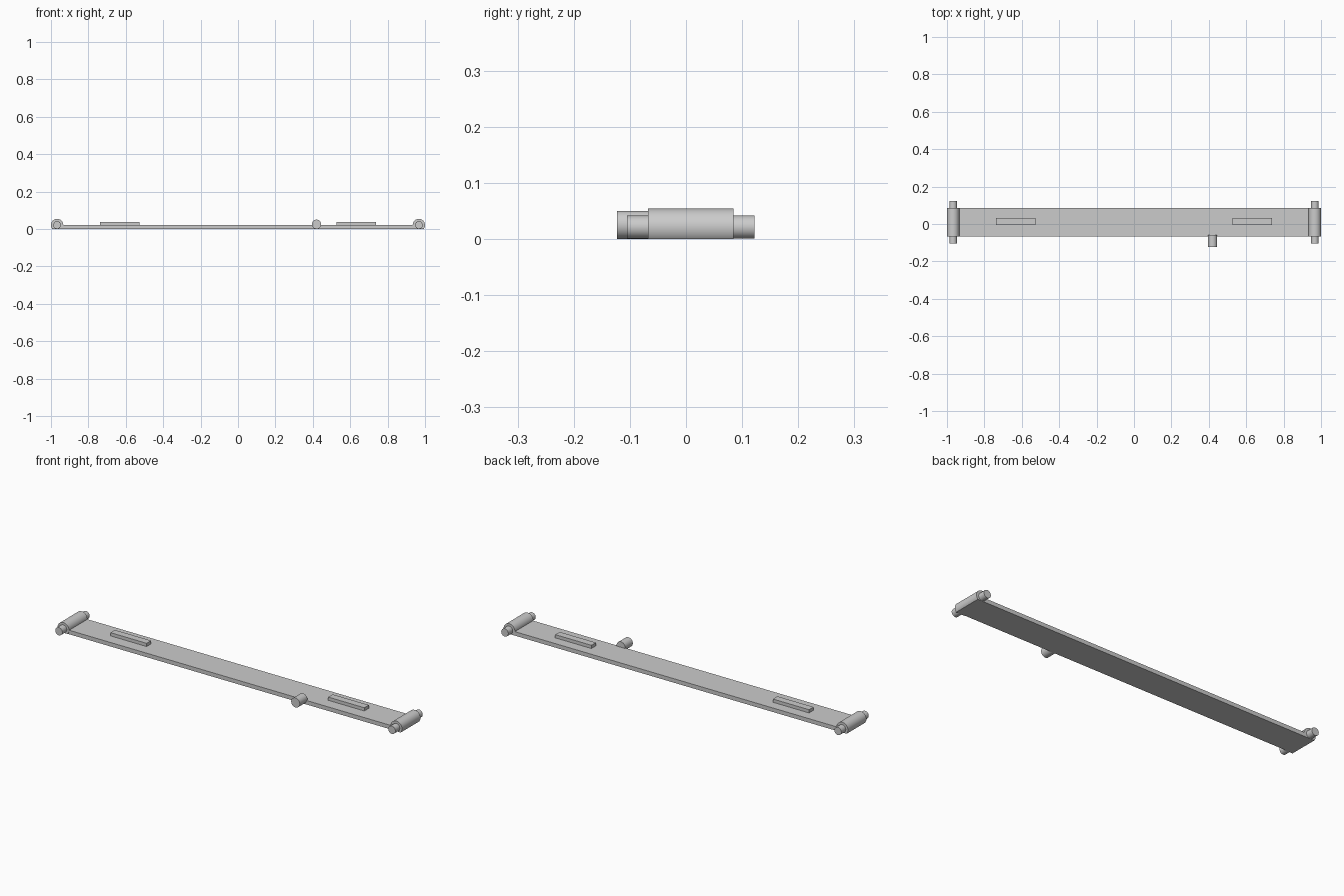
import bpy, bmesh, math
from mathutils import Matrix

cube = bpy.data.objects.get("Cube")
if cube:
    bpy.data.objects.remove(cube)

grey = bpy.data.materials.new("plain grey")
grey.use_nodes = True
colour = (0.6, 0.6, 0.6, 1)
grey.diffuse_color = colour
grey.node_tree.nodes["Principled BSDF"].inputs["Base Color"].default_value = colour


def finish(name, bm):
    mesh = bpy.data.meshes.new(name)
    bm.to_mesh(mesh)
    bm.free()
    mesh.materials.append(grey)
    obj = bpy.data.objects.new(name, mesh)
    bpy.context.collection.objects.link(obj)
    bpy.ops.object.select_all(action="DESELECT")
    obj.select_set(True)
    bpy.context.view_layer.objects.active = obj
    bpy.ops.object.shade_smooth_by_angle(angle=math.radians(35))
    return obj


def box(name, x, y, z):
    bm = bmesh.new()
    bmesh.ops.create_cube(bm, size=1)
    for v in bm.verts:
        v.co = [(lo + hi) / 2 + c * (hi - lo) for c, (lo, hi) in zip(v.co, (x, y, z))]
    return finish(name, bm)


def rod(name, x, y, z, radius):
    # Rod along y, trimmed flat where it would pass below the ground plane
    bm = bmesh.new()
    bmesh.ops.create_cone(bm, cap_ends=True, segments=32, radius1=radius,
                          radius2=radius, depth=y[1] - y[0])
    bm.transform(Matrix.Translation((x, sum(y) / 2, z)) @ Matrix.Rotation(math.pi / 2, 4, "X"))
    cut = bmesh.ops.bisect_plane(bm, geom=bm.verts[:] + bm.edges[:] + bm.faces[:],
                                 plane_co=(0, 0, 0), plane_no=(0, 0, -1), clear_outer=True)
    rim = [e for e in cut["geom_cut"] if isinstance(e, bmesh.types.BMEdge)]
    if rim:
        bmesh.ops.holes_fill(bm, edges=[e for e in bm.edges if e.is_boundary])
    bmesh.ops.recalc_face_normals(bm, faces=bm.faces[:])
    return finish(name, bm)


# Long flat base
box("base_plate", (-0.985, 0.985), (-0.066, 0.085), (0, 0.021))

# Hinge barrels, pins and raised strips at both ends
for side, s in (("right", -1), ("left", 1)):
    rod(side + "_barrel", s * 0.967, (-0.068, 0.085), 0.021, 0.033)
    rod(side + "_pin", s * 0.967, (-0.105, 0.122), 0.021, 0.0205)
    box(side + "_strip", sorted((s * 0.527, s * 0.737)), (-0.005, 0.032), (0.02, 0.038))

# Single peg on the front edge
rod("front_peg", 0.42, (-0.123, -0.06), 0.025, 0.025)
